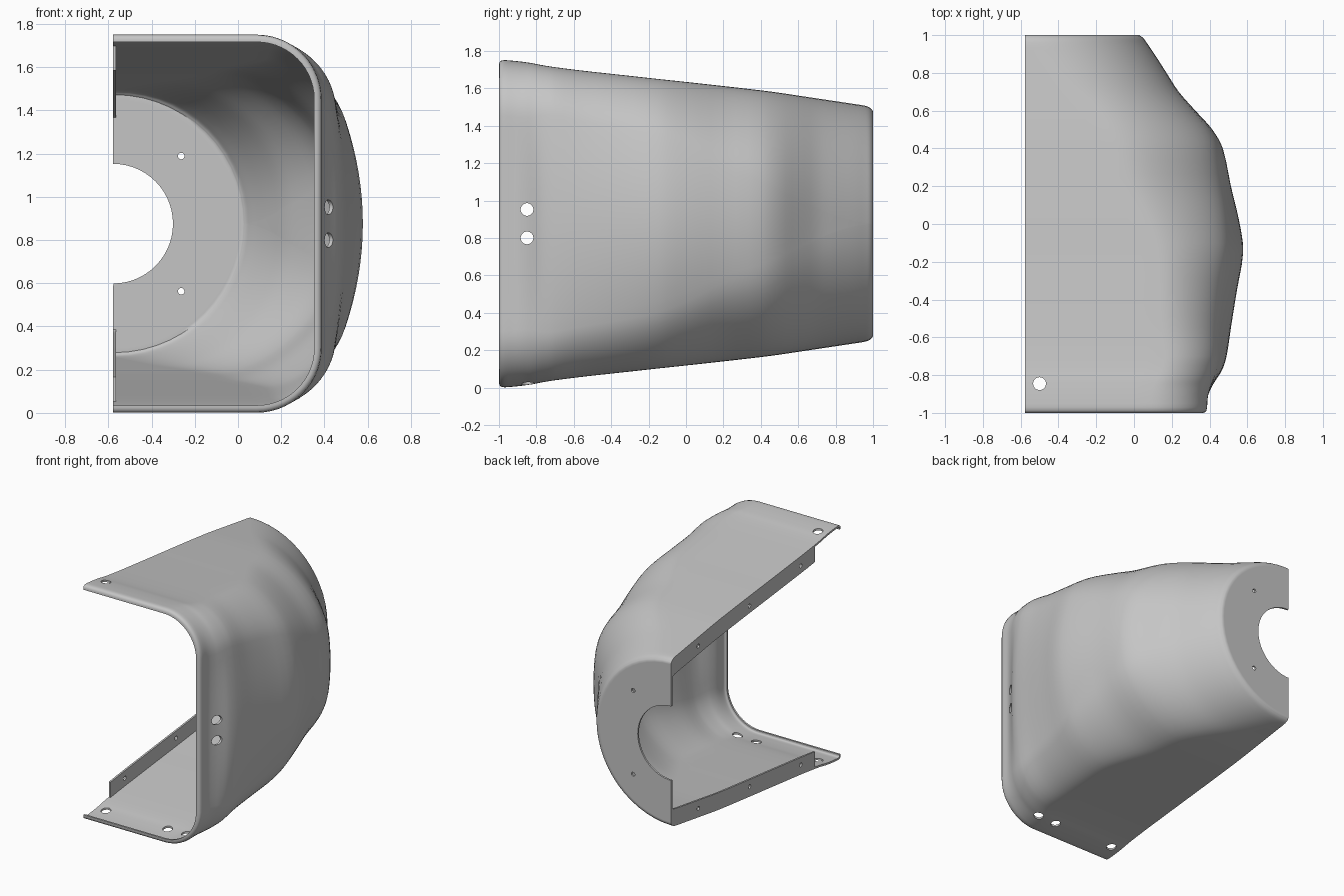
import bpy
import bmesh
from math import sin, cos, pi, atan2

if "Cube" in bpy.data.objects:
    bpy.data.objects.remove(bpy.data.objects["Cube"], do_unlink=True)

CUT_X = -0.578     # open side of the half shell
MID_Z = 0.876      # height of the long axis
WALL = 0.014

grey = bpy.data.materials.new("plain_grey")
grey.use_nodes = True
grey.diffuse_color = (0.56, 0.56, 0.56, 1)
grey.node_tree.nodes["Principled BSDF"].inputs["Base Color"].default_value = grey.diffuse_color

# Stations along the shell: y, side x, half height, corner radius, side bulge
STATIONS = [
    (-0.97, 0.387, 0.875, 0.30, 0), (-0.91, 0.392, 0.87, 0.30, 0),
    (-0.86, 0.413, 0.864, 0.30, 0.015), (-0.82, 0.437, 0.858, 0.29, 0.035),
    (-0.77, 0.468, 0.848, 0.27, 0.07), (-0.7, 0.49, 0.837, 0.26, 0.09),
    (-0.55, 0.513, 0.818, 0.27, 0.13), (-0.35, 0.545, 0.796, 0.28, 0.17),
    (-0.15, 0.578, 0.774, 0.3, 0.21), (0, 0.56, 0.758, 0.34, 0.225),
    (0.2, 0.513, 0.736, 0.42, 0.22), (0.4, 0.47, 0.713, 0.46, 0.2),
    (0.5, 0.415, 0.7, 0.5, 0.16), (0.6, 0.325, 0.685, 0.54, 0.1),
    (0.7, 0.237, 0.67, 0.58, 0.05), (0.8, 0.172, 0.655, 0.61, 0.02),
    (0.9, 0.108, 0.64, 0.625, 0), (0.96, 0.067, 0.63, 0.625, 0),
    (0.985, 0.049, 0.619, 0.617, 0), (1, 0.028, 0.602, 0.602, 0),
]


def smooth(rows, steps=3):
    """Catmull-Rom subdivision of the station table."""
    out = []
    for i in range(len(rows) - 1):
        a, b = rows[max(i - 1, 0)], rows[i]
        c, d = rows[i + 1], rows[min(i + 2, len(rows) - 1)]
        for s in range(steps):
            t = s / steps
            y = b[0] + (c[0] - b[0]) * t
            vals = []
            for k in range(1, 5):
                m0 = (c[k] - a[k]) / (c[0] - a[0]) * (c[0] - b[0])
                m1 = (d[k] - b[k]) / (d[0] - b[0]) * (c[0] - b[0])
                vals.append((2*t**3 - 3*t*t + 1) * b[k] + (t**3 - 2*t*t + t) * m0
                            + (3*t*t - 2*t**3) * c[k] + (t**3 - t*t) * m1)
            out.append((y, *vals))
    return out + [rows[-1]]


def section(side, half, radius, bulge):
    """Half outline from the top cut edge round to the bottom cut edge."""
    radius = min(radius, half)
    cx, cz = max(side - radius, CUT_X), half - radius
    pts = [(CUT_X + (cx - CUT_X) * i / 8, half) for i in range(8)]
    pts += [(cx + radius * sin(i / 14 * pi / 2), cz + radius * cos(i / 14 * pi / 2))
            for i in range(15)]
    pts += [(side, cz * (1 - i / 8)) for i in range(1, 8)]
    pts += [(side, 0)] + [(x, -z) for x, z in reversed(pts)]
    return [(x - bulge * (z / half) ** 2 * (x - CUT_X) / (side - CUT_X), z) for x, z in pts]


def finish(name, bm):
    mesh = bpy.data.meshes.new(name)
    bm.to_mesh(mesh)
    bm.free()
    obj = bpy.data.objects.new(name, mesh)
    bpy.context.collection.objects.link(obj)
    mesh.materials.append(grey)
    return obj


def activate(obj):
    bpy.ops.object.select_all(action='DESELECT')
    obj.select_set(True)
    bpy.context.view_layer.objects.active = obj


def drill(obj, centre, radius, axis, depth):
    """Cut a round hole along the given axis."""
    rot = {'x': (0, pi / 2, 0), 'y': (pi / 2, 0, 0), 'z': (0, 0, 0)}[axis]
    bpy.ops.mesh.primitive_cylinder_add(vertices=28, radius=radius, depth=depth,
                                        location=centre, rotation=rot)
    cutter = bpy.context.object
    cutter.hide_render = True
    activate(obj)
    mod = obj.modifiers.new("hole", 'BOOLEAN')
    mod.operation, mod.solver, mod.object = 'DIFFERENCE', 'EXACT', cutter
    bpy.ops.object.modifier_apply(modifier=mod.name)
    bpy.data.objects.remove(cutter, do_unlink=True)


# Shell: rolled front rim, bulging body, flat back plate with a half-round opening
stations = smooth(STATIONS)
rings = []
_, side, half, radius, _ = STATIONS[0]
for y, inset in ((-1, 0.034), (-1, 0.022), (-0.996, 0.01), (-0.987, 0.003)):
    ring = section(side - inset, half - inset, radius - inset, 0)
    rings.append([(x, y, MID_Z + z) for x, z in ring])
for y, *shape in stations:
    rings.append([(x, y, MID_Z + z) for x, z in section(*shape)])
angles = [atan2(z - MID_Z, x - CUT_X) for x, _, z in rings[-1]]
for r in (0.59, 0.575, 0.277):
    rings.append([(CUT_X + r * cos(a), 1, MID_Z + r * sin(a)) for a in angles])

bm = bmesh.new()
grid = [[bm.verts.new(p) for p in ring] for ring in rings]
for r0, r1 in zip(grid, grid[1:]):
    for j in range(len(r0) - 1):
        bm.faces.new((r0[j], r1[j], r1[j + 1], r0[j + 1]))
bmesh.ops.remove_doubles(bm, verts=bm.verts, dist=0.0005)
bm.normal_update()
if sum(f.normal.x * f.calc_area() for f in bm.faces) < 0:
    bmesh.ops.reverse_faces(bm, faces=bm.faces)
shell = finish("shell", bm)
activate(shell)
thick = shell.modifiers.new("wall", 'SOLIDIFY')
thick.thickness, thick.offset = WALL, -1
bpy.ops.object.modifier_apply(modifier=thick.name)

# Mounting holes near the front rim
for z in (0.80, 0.952):
    drill(shell, (0.4, -0.85, z), 0.034, 'x', 0.3)
for x in (-0.5, 0.01, 0.165):
    drill(shell, (x, -0.845, 0.05), 0.034, 'z', 0.3)
drill(shell, (-0.5, -0.845, 1.7), 0.034, 'z', 0.3)
# Small holes in the back plate
for s in (-1, 1):
    drill(shell, (-0.263, 1, MID_Z + s * 0.313), 0.015, 'y', 0.1)


# Flanges folded along the open edges
def flange(name, sign):
    bm = bmesh.new()
    rows = []
    for y, _, half, _, _ in stations:
        if -0.705 <= y < 0.99:
            rows.append([bm.verts.new((x, y, MID_Z + sign * (half - d)))
                         for x, d in ((CUT_X, 0.003), (CUT_X, 0.128),
                                      (CUT_X + WALL, 0.128), (CUT_X + WALL, 0.003))])
    for a, b in zip(rows, rows[1:]):
        for i in range(4):
            k = (i + 1) % 4
            bm.faces.new((a[i], a[k], b[k], b[i]))
    bm.faces.new(rows[0])
    bm.faces.new(rows[-1])
    bmesh.ops.recalc_face_normals(bm, faces=bm.faces)
    obj = finish(name, bm)
    for y in (-0.53, 0.075, 0.68):
        z = MID_Z + sign * (0.627 - (y - 0.5) * 0.113)
        drill(obj, (CUT_X, y, z), 0.015, 'x', 0.1)
    return obj


parts = [shell, flange("upper_flange", 1), flange("lower_flange", -1)]
for part in parts:
    activate(part)
    bpy.ops.object.shade_smooth_by_angle(angle=pi / 4)
